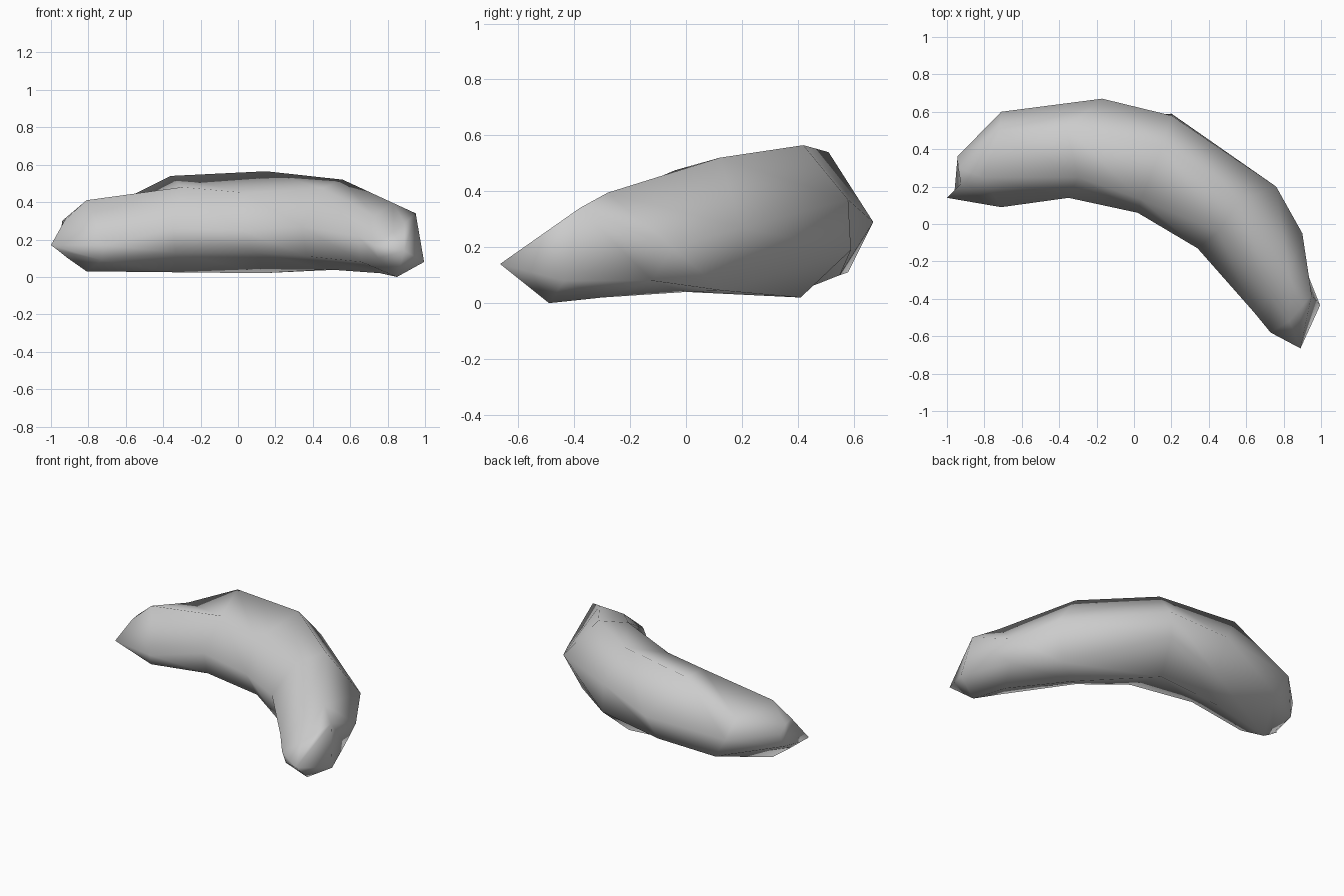
import bpy, bmesh

cube = bpy.data.objects.get("Cube")
if cube:
    bpy.data.objects.remove(cube)

# Seven-sided cross-sections along the bend, from the blunt end to the pointed end:
# outer upper, top, inner upper, inner, inner lower, bottom, outer lower
SECTIONS = [
    [(-.945, .36, .26), (-.94, .30, .30), (-.925, .215, .305), (-1.0, .14, .17),
     (-.96, .17, .14), (-.91, .20, .10), (-.945, .34, .17)],
    [(-.71, .60, .25), (-.72, .50, .36), (-.81, .25, .41), (-.71, .09, .17),
     (-.73, .13, .09), (-.81, .25, .03), (-.62, .58, .11)],
    [(-.17, .67, .29), (-.36, .51, .54), (-.30, .25, .48), (-.35, .14, .26),
     (-.33, .15, .13), (-.35, .36, .025), (-.18, .55, .10)],
    [(.20, .58, .37), (.15, .42, .565), (.04, .13, .45), (.02, .06, .25),
     (.09, .07, .13), (.13, .41, .02), (.20, .59, .19)],
    [(.76, .20, .27), (.56, .12, .52), (.45, -.04, .475), (.34, -.13, .27),
     (.37, -.11, .11), (.48, .0, .04), (.67, .13, .045)],
    [(.90, -.05, .20), (.83, -.28, .395), (.73, -.39, .325), (.64, -.47, .22),
     (.66, -.44, .08), (.76, -.30, .02), (.87, -.12, .08)],
    [(.95, -.38, .34), (.89, -.45, .285), (.83, -.52, .24), (.73, -.58, .17),
     (.75, -.57, .10), (.85, -.49, .0), (.995, -.435, .08)],
]
TIP = (.89, -.665, .14)

# Curved body
bm = bmesh.new()
rings = [[bm.verts.new(p) for p in section] for section in SECTIONS]
sides = len(rings[0])
for r0, r1 in zip(rings, rings[1:]):
    for k in range(sides):
        n = (k + 1) % sides
        bm.faces.new((r0[k], r0[n], r1[n], r1[k]))

# Blunt end and pointed end
bm.faces.new(rings[0])
tip = bm.verts.new(TIP)
for k in range(sides):
    bm.faces.new((rings[-1][k], rings[-1][(k + 1) % sides], tip))
bmesh.ops.recalc_face_normals(bm, faces=bm.faces)
for f in bm.faces:
    f.smooth = True

mesh = bpy.data.meshes.new("curved_body")
bm.to_mesh(mesh)
bm.free()
body = bpy.data.objects.new("curved_body", mesh)
bpy.context.collection.objects.link(body)

# Plain grey material
grey = bpy.data.materials.new("light_grey")
grey.use_nodes = True
colour = (.6, .6, .6, 1)
grey.diffuse_color = colour
grey.node_tree.nodes["Principled BSDF"].inputs["Base Color"].default_value = colour
mesh.materials.append(grey)
